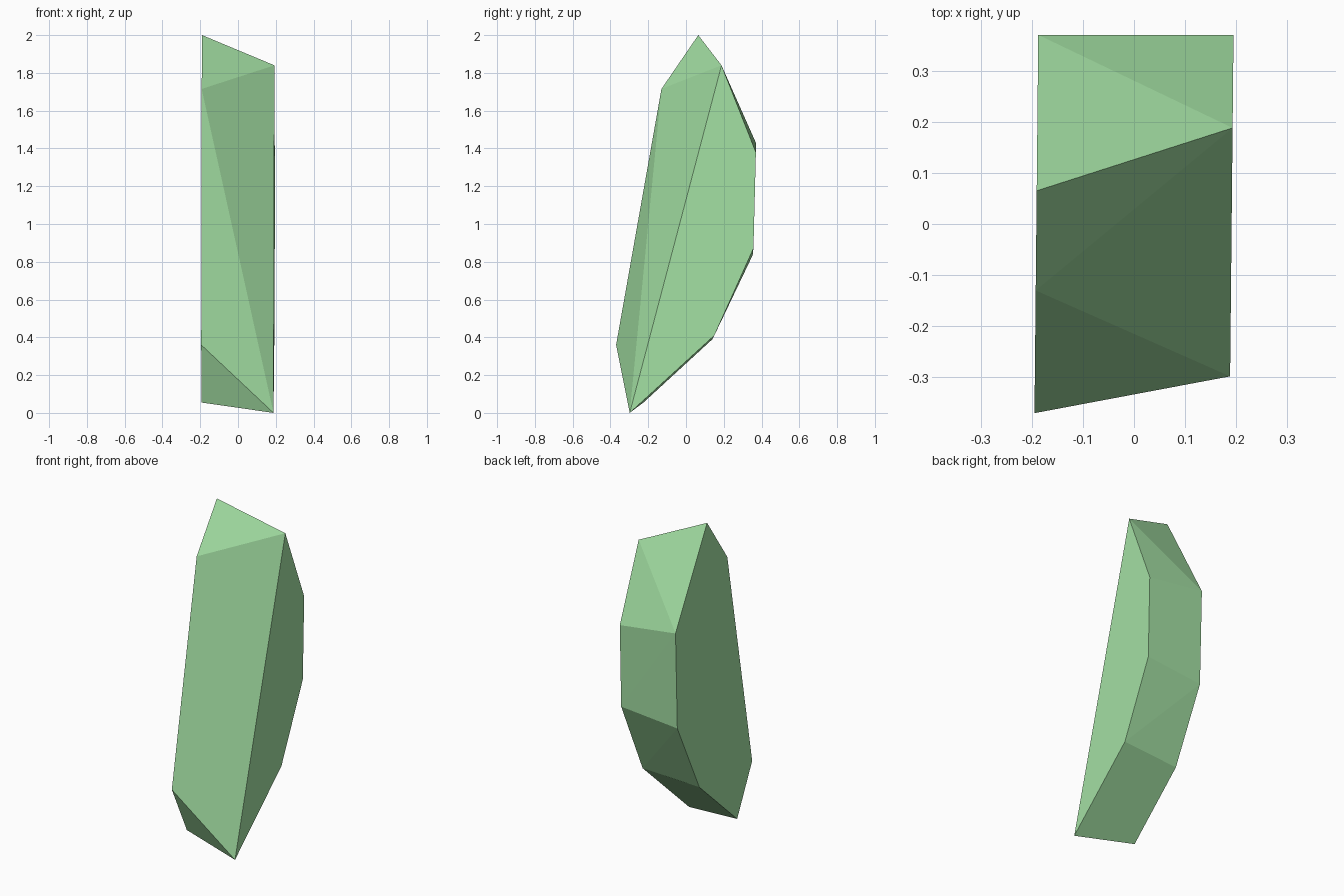
import bpy, bmesh

if "Cube" in bpy.data.objects:
    bpy.data.objects.remove(bpy.data.objects["Cube"])

# Side outlines of the faceted shard as (y, z) points
left = [(0.065, 2.0), (-0.13, 1.715), (-0.37, 0.36), (-0.225, 0.055),
        (0.14, 0.39), (0.353, 0.835), (0.37, 1.43)]
right = [(0.188, 1.84), (0.37, 1.38), (0.357, 0.87), (0.15, 0.41), (-0.298, 0.0)]

# Flat-sided shard: the two slightly tilted side faces are wrapped by a convex skin
bm = bmesh.new()
for y, z in left:
    bm.verts.new((-0.191 + 0.01 * y, y, z))
for y, z in right:
    bm.verts.new((0.191 + 0.01 * y, y, z))
bmesh.ops.convex_hull(bm, input=bm.verts[:])

# Merge the triangles of the flat sides
bmesh.ops.dissolve_limit(bm, angle_limit=0.005, verts=bm.verts[:], edges=bm.edges[:])
bmesh.ops.recalc_face_normals(bm, faces=bm.faces[:])
mesh = bpy.data.meshes.new("crystal_shard")
bm.to_mesh(mesh)
bm.free()
shard = bpy.data.objects.new("crystal_shard", mesh)
bpy.context.collection.objects.link(shard)

# Pale green colour
green = bpy.data.materials.new("pale_green")
green.diffuse_color = (0.37, 0.75, 0.37, 1)
green.use_nodes = True
green.node_tree.nodes["Principled BSDF"].inputs["Base Color"].default_value = green.diffuse_color
mesh.materials.append(green)
